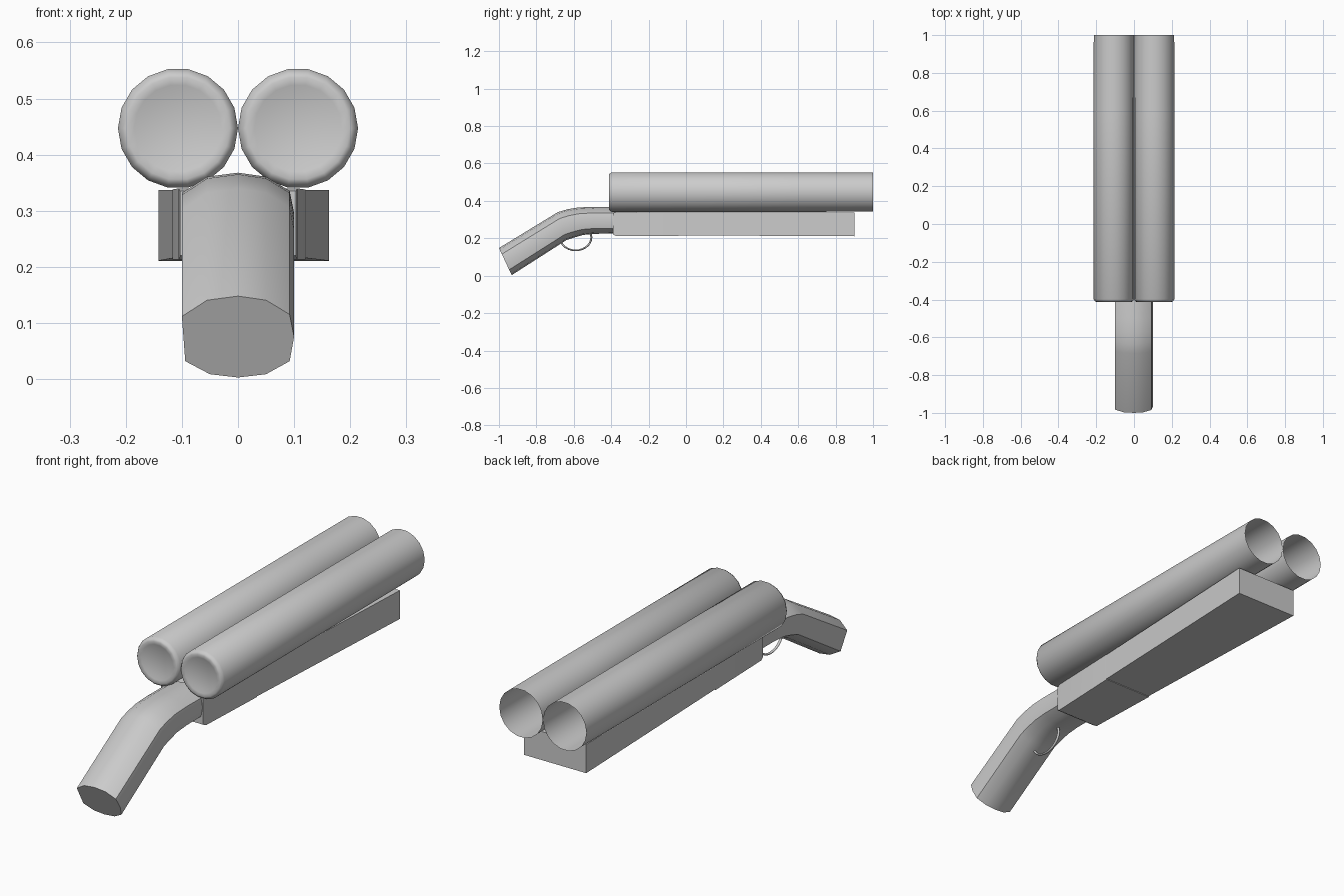
import bpy, bmesh, math
from mathutils import Vector

if "Cube" in bpy.data.objects:
    bpy.data.objects.remove(bpy.data.objects["Cube"])


def loft(name, rings, caps=(True, True), angle=40):
    """Skin a list of equal-length point rings, optionally capping each end."""
    bm = bmesh.new()
    loops = [[bm.verts.new(p) for p in ring] for ring in rings]
    n = len(loops[0])
    for a, b in zip(loops, loops[1:]):
        for i in range(n):
            j = (i + 1) % n
            bm.faces.new((a[i], a[j], b[j], b[i]))
    if caps[0]:
        bm.faces.new(loops[0])
    if caps[1]:
        bm.faces.new(loops[-1])
    bmesh.ops.recalc_face_normals(bm, faces=bm.faces)
    mesh = bpy.data.meshes.new(name)
    bm.to_mesh(mesh)
    bm.free()
    obj = bpy.data.objects.new(name, mesh)
    bpy.context.collection.objects.link(obj)
    bpy.ops.object.select_all(action='DESELECT')
    obj.select_set(True)
    bpy.context.view_layer.objects.active = obj
    bpy.ops.object.shade_smooth_by_angle(angle=math.radians(angle))
    return obj


def circle(cx, y, cz, r, n=18):
    return [(cx + r * math.cos(math.tau * i / n), y, cz + r * math.sin(math.tau * i / n))
            for i in range(n)]


def rect(x0, x1, y, z0, z1):
    return [(x0, y, z0), (x1, y, z0), (x1, y, z1), (x0, y, z1)]


# Twin barrels: dished, bevelled breech end and open muzzle
barrel_profile = [(-0.405, 0.062), (-0.411, 0.078), (-0.413, 0.092), (-0.410, 0.099),
                  (-0.398, 0.107), (0.6, 0.107), (1.0, 0.106)]
for side, cx in (("left", -0.107), ("right", 0.107)):
    loft("barrel_" + side, [circle(cx, y, 0.447, r) for y, r in barrel_profile],
         caps=(True, False))

# Receiver, flaring slightly towards the fore-end
loft("receiver", [rect(-0.103, 0.103, -0.39, 0.22, 0.335),
                  rect(-0.106, 0.106, -0.375, 0.213, 0.34),
                  rect(-0.117, 0.12, -0.04, 0.213, 0.338)], angle=20)

# Fore-end, widening towards the muzzle
loft("fore_end", [rect(-0.115, 0.12, -0.045, 0.216, 0.337),
                  rect(-0.142, 0.162, 0.9, 0.211, 0.337)], angle=20)

# Grip: rounded section swept between matching top and bottom points (y, z)
section = [(0, 1), (0.5, 0.9), (0.92, 0.55), (1, 0), (0.92, -0.6), (0.5, -0.92),
           (0, -1), (-0.5, -0.92), (-0.94, -0.6), (-1, 0.5), (-0.55, 0.9)]
stations = [((-1.0, 0.148), (-0.932, 0.003)), ((-0.685, 0.34), (-0.64, 0.19)),
            ((-0.635, 0.355), (-0.595, 0.205)), ((-0.575, 0.365), (-0.55, 0.218)),
            ((-0.5, 0.368), (-0.49, 0.224)), ((-0.36, 0.366), (-0.36, 0.226))]
rings = []
for top, bottom in stations:
    t, b = Vector((0, *top)), Vector((0, *bottom))
    mid, half = (t + b) / 2, (t - b) / 2
    rings.append([mid + half * h + Vector((x * 0.1, 0, 0)) for x, h in section])
loft("grip", rings)

# Trigger guard: thin oval ring, upper half buried in the grip
bpy.ops.mesh.primitive_torus_add(major_radius=0.08, minor_radius=0.005,
                                 major_segments=28, minor_segments=8,
                                 location=(0, -0.59, 0.205),
                                 rotation=(math.radians(8), math.radians(90), 0))
guard = bpy.context.object
guard.name = "trigger_guard"
guard.rotation_euler = (math.radians(0), math.radians(90), 0)
guard.scale = (0.87, 1.05, 1.2)
bpy.ops.object.shade_smooth_by_angle(angle=math.radians(60))
